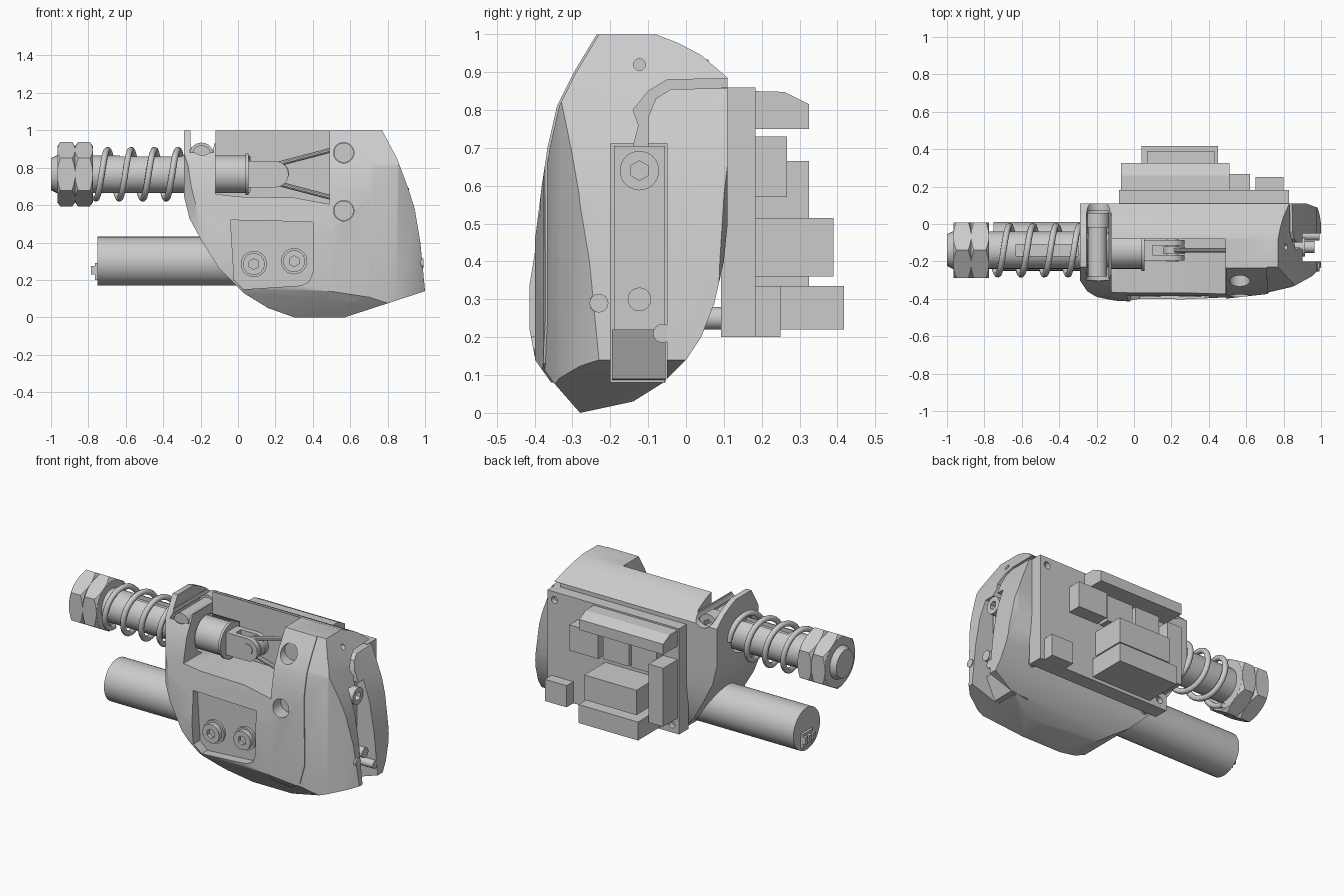
import bpy, bmesh, math
from mathutils import Vector

if "Cube" in bpy.data.objects:
    bpy.data.objects.remove(bpy.data.objects["Cube"])

AX = {'x': Vector((1, 0, 0)), 'y': Vector((0, 1, 0)), 'z': Vector((0, 0, 1))}


def finish(name, bm):
    bmesh.ops.recalc_face_normals(bm, faces=bm.faces)
    me = bpy.data.meshes.new(name)
    bm.to_mesh(me)
    bm.free()
    ob = bpy.data.objects.new(name, me)
    bpy.context.collection.objects.link(ob)
    return ob


def prism(name, pts, axis, lo, hi):
    """Extrude a 2D profile along an axis (x: yz points, y: xz, z: xy)."""
    bm = bmesh.new()
    place = {'x': lambda a, b: (lo, a, b), 'y': lambda a, b: (a, lo, b), 'z': lambda a, b: (a, b, lo)}[axis]
    face = bm.faces.new([bm.verts.new(place(*p)) for p in pts])
    new = bmesh.ops.extrude_face_region(bm, geom=[face])['geom']
    bmesh.ops.translate(bm, vec=AX[axis] * (hi - lo), verts=[v for v in new if isinstance(v, bmesh.types.BMVert)])
    return finish(name, bm)


def box(name, x0, x1, y0, y1, z0, z1):
    return prism(name, [(x0, y0), (x1, y0), (x1, y1), (x0, y1)], 'z', z0, z1)


def rod(name, a, b, r, n=32, r2=None):
    a, b = Vector(a), Vector(b)
    bm = bmesh.new()
    bmesh.ops.create_cone(bm, cap_ends=True, segments=n, radius1=r, radius2=r if r2 is None else r2,
                          depth=(b - a).length)
    rot = (b - a).to_track_quat('Z', 'Y').to_matrix().to_4x4()
    bmesh.ops.transform(bm, matrix=rot, verts=bm.verts)
    bmesh.ops.translate(bm, vec=(a + b) / 2, verts=bm.verts)
    ob = finish(name, bm)
    return smooth(ob) if n > 8 else ob


def smooth(ob, angle=28):
    bpy.ops.object.select_all(action='DESELECT')
    ob.select_set(True)
    bpy.context.view_layer.objects.active = ob
    bpy.ops.object.shade_smooth_by_angle(angle=math.radians(angle))
    return ob


def boolean(ob, cutter, op='DIFFERENCE', keep=False):
    m = ob.modifiers.new('cut', 'BOOLEAN')
    m.operation, m.solver, m.object = op, 'EXACT', cutter
    bpy.ops.object.select_all(action='DESELECT')
    bpy.context.view_layer.objects.active = ob
    ob.select_set(True)
    bpy.ops.object.modifier_apply(modifier=m.name)
    if not keep:
        bpy.data.objects.remove(cutter)
    return ob


def socket_bolt(name, base, axis, r, h):
    """Cap screw head with a hexagonal recess, pointing along axis."""
    base, d = Vector(base), Vector(axis)
    ob = rod(name, base, base + d * h, r)
    return boolean(ob, rod('hex', base + d * h * .4, base + d * (h + .05), r * .5, 6))


# Housing envelope: intersection of side, front and top outlines
side = [(-.28, 0), (-.35, .08), (-.40, .15), (-.415, .23), (-.413, .34), (-.39, .48), (-.375, .6), (-.36, .7),
        (-.335, .81), (-.29, .9), (-.23, 1), (-.08, 1), (-.02, .977), (.04, .945), (.11, .885), (.112, .52),
        (.1, .4), (.075, .29), (.04, .2), (0, .14), (-.06, .08), (-.14, .03)]
front = [(-.29, 1), (.77, 1), (.85, .85), (.91, .69), (.945, .58), (.975, .4), (1, .14), (.57, 0), (.3, 0),
         (.16, .05), (.03, .13), (-.1, .26), (-.19, .4), (-.26, .53), (-.29, .65)]
top = [(-.29, .11), (.92, .11), (1, .08), (1, -.23), (.95, -.28), (.85, -.335), (.7, -.37), (.5, -.392),
       (0, -.415), (-.1, -.41), (-.2, -.39), (-.25, -.36), (-.29, -.3)]
body = prism('housing', side, 'x', -.4, 1.1)
boolean(body, prism('c', front, 'y', -.6, .3), 'INTERSECT')
boolean(body, prism('c', top, 'z', -.1, 1.1), 'INTERSECT')

# Front cover panel, slightly proud of the housing
cover = prism('front_cover', [(.492, 1.1), (.71, 1.1), (.72, .25), (.69, .13), (.62, .08), (.492, .1)], 'y', -.6, -.22)
boolean(cover, body, 'INTERSECT', keep=True)
for v in cover.data.vertices:
    v.co.y -= .006

# Upper pocket around the plunger, and the bore through the collar
boolean(body, prism('c', [(-.12, .66), (0, .645), (.3, .64), (.49, .605), (.49, 1.1), (-.12, 1.1)], 'y', -.6, -.08))
AY, AZ = -.14, .765
boolean(body, rod('c', (-.5, AY, AZ), (.065, AY, AZ), .114))
# Lower recess for the two screws
boolean(body, prism('c', [(-.04, .52), (-.02, .2), (.03, .15), (.34, .17), (.38, .19), (.4, .24), (.4, .51)],
                    'y', -.6, -.345))
# Clamp screw notch in the collar
boolean(body, box('c', -.255, -.119, -.6, .3, .93, 1.1))
boolean(body, rod('c', (-.19, -.6, .93), (-.19, .3, .93), .063))
boolean(body, rod('c', (-.195, -.3, .87), (-.195, .07, .87), .066))
# Vertical slot on the end that splits it into two lobes, and the step above
boolean(body, box('c', .8, 1.2, -.2, -.05, .08, .712))
band = [(-.14, .7), (-.125, .76), (-.14, .8), (-.1, .85), (-.05, .88), (.2, .885), (.2, .86), (-.04, .855), (-.08, .83),
        (-.1, .78), (-.1, .7)]
boolean(body, prism('c', band, 'x', .79, 1.2))
# Round holes
for z in (.57, .88):
    for ob in (body, cover):
        boolean(ob, rod('c', (.565, -.6, z), (.565, -.25, z), .055, 24))
boolean(body, rod('c', (.75, -.123, .92), (1, -.123, .92), .016, 12))
smooth(body)
smooth(cover)
rod('cover_pin', (.565, -.31, .57), (.565, -.2, .57), .053, 24)
rod('cover_pin', (.565, -.27, .88), (.565, -.2, .88), .053, 24)

# Screws in the lower recess
for x, z in ((.085, .285), (.3, .3)):
    rod('recess_washer', (x, -.34, z), (x, -.36, z), .07)
    socket_bolt('recess_screw', (x, -.355, z), (0, -1, 0), .058, .035)

# Clamp screw
rod('clamp_screw_shank', (-.195, -.28, .87), (-.195, 0, .87), .05)
socket_bolt('clamp_screw_head', (-.195, -.02, .87), (0, 1, 0), .064, .08)

# End slot bar with screw, pin and small side screws
box('end_bar', .72, .86, -.19, -.055, .22, .705)
prism('end_bar_foot', [(.72, .08), (.84, .09), (.9, .22), (.72, .22)], 'y', -.196, -.054)
socket_bolt('end_screw', (.85, -.123, .64), (1, 0, 0), .052, .065)
rod('end_pin', (.85, -.123, .3), (.965, -.123, .3), .031)
for y, z in ((-.23, .29), (-.062, .21)):
    rod('side_screw', (.88, y, z), (.992, y, z), .025, 16)

# Plunger rod, sleeve, keyway and hex nuts
plunger = rod('plunger_rod', (-.97, AY, AZ), (.05, AY, AZ), .1)
boolean(plunger, box('c', -.63, -.3, AY - .03, AY + .03, AZ + .07, AZ + .2))
rod('plunger_tip', (-1, AY, AZ), (-.97, AY, AZ), .085, 32, .1)
rod('sleeve_collar', (.04, AY, AZ), (.055, AY, AZ), .112)
for x0, x1 in ((-.965, -.872), (-.872, -.775)):
    nut = rod('hex_nut', (x0, AY, AZ), (x1, AY, AZ), .172, 6)
    lo = min(nut.data.vertices, key=lambda v: v.co.z)
    if abs(lo.co.y - AY) > .02:  # turn so that corners point up and down
        for v in nut.data.vertices:
            dy, dz = v.co.y - AY, v.co.z - AZ
            v.co.y, v.co.z = AY + dz, AZ - dy
    for s in (-1, 1):  # chamfered corners
        mid = (x0 + x1) / 2
        cone = rod('c', (mid - s * .1, AY, AZ), (mid + s * .0485, AY, AZ), .36, 32, .148)
        boolean(nut, cone, 'INTERSECT')

# Coil spring
cu = bpy.data.curves.new('spring', 'CURVE')
cu.dimensions, cu.bevel_depth, cu.bevel_resolution = '3D', .017, 2
N, turns = 100, 3.75
sp = cu.splines.new('POLY')
sp.points.add(N - 1)
for i, p in enumerate(sp.points):
    t = i / (N - 1)
    a = 2 * math.pi * turns * t + math.pi
    p.co = (-.76 + .47 * t, AY + .13 * math.sin(a), AZ + .13 * math.cos(a), 1)
spring = bpy.data.objects.new('spring', cu)
bpy.context.collection.objects.link(spring)
bpy.ops.object.select_all(action='DESELECT')
spring.select_set(True)
bpy.context.view_layer.objects.active = spring
bpy.ops.object.convert(target='MESH')

# Clevis with pin, and the two link wires
arm = [(.05, .695), (.2, .695)] + [(.2 + .07 * math.cos(a), .765 + .07 * math.sin(a))
                                   for a in [math.radians(d) for d in range(-75, 76, 15)]] + [(.2, .835), (.05, .835)]
for y in (-.195, -.115):
    smooth(prism('clevis_arm', arm, 'y', y, y + .03))
box('clevis_base', .05, .1, -.195, -.085, .695, .835)
rod('clevis_pin', (.205, -.2, .77), (.205, -.08, .77), .032, 20)
rod('link_pulley', (.215, -.16, .77), (.215, -.12, .77), .058, 24)
for z, z0 in ((.9, .82), (.635, .715)):
    rod('link_wire', (.215, -.14, z0), (.52, -.14, z), .013, 10)

# Motor with terminals
rod('motor', (-.75, -.12, .3), (.3, -.12, .3), .131)
box('motor_terminal_plate', -.765, -.74, -.16, -.06, .2, .29)
for y in (-.15, -.11, -.07):
    box('motor_terminal', -.785, -.76, y - .012, y + .012, .23, .275)

# Circuit board with corner holes and standoffs
board = box('circuit_board', -.08, .83, .092, .183, .2, .86)
for x, z in ((-.03, .81), (.78, .81), (-.03, .25), (.78, .25)):
    boolean(board, rod('c', (x, .15, z), (x, .3, z), .022, 16))
    rod('standoff', (x, .03, z), (x, .1, z), .03, 16)

# Board components: x range, outer y, z range
for name, x0, x1, y0, y1, z0, z1 in (
        ('chip_block', .42, .62, .18, .267, .57, .73),
        ('chip_flat', .22, .40, .18, .25, .57, .73),
        ('chip_flat', .03, .20, .18, .25, .57, .73),
        ('side_connector', -.07, .03, .18, .325, .3, .665),
        ('main_connector', .07, .43, .18, .39, .36, .515),
        ('lower_connector', .04, .45, .18, .417, .22, .335),
        ('corner_connector', .65, .8, .18, .25, .2, .335)):
    box(name, x0, x1, y0, y1, z0, z1)
prism('top_connector', [(.18, .75), (.325, .75), (.325, .815), (.26, .848), (.18, .85)], 'x', -.07, .51)
